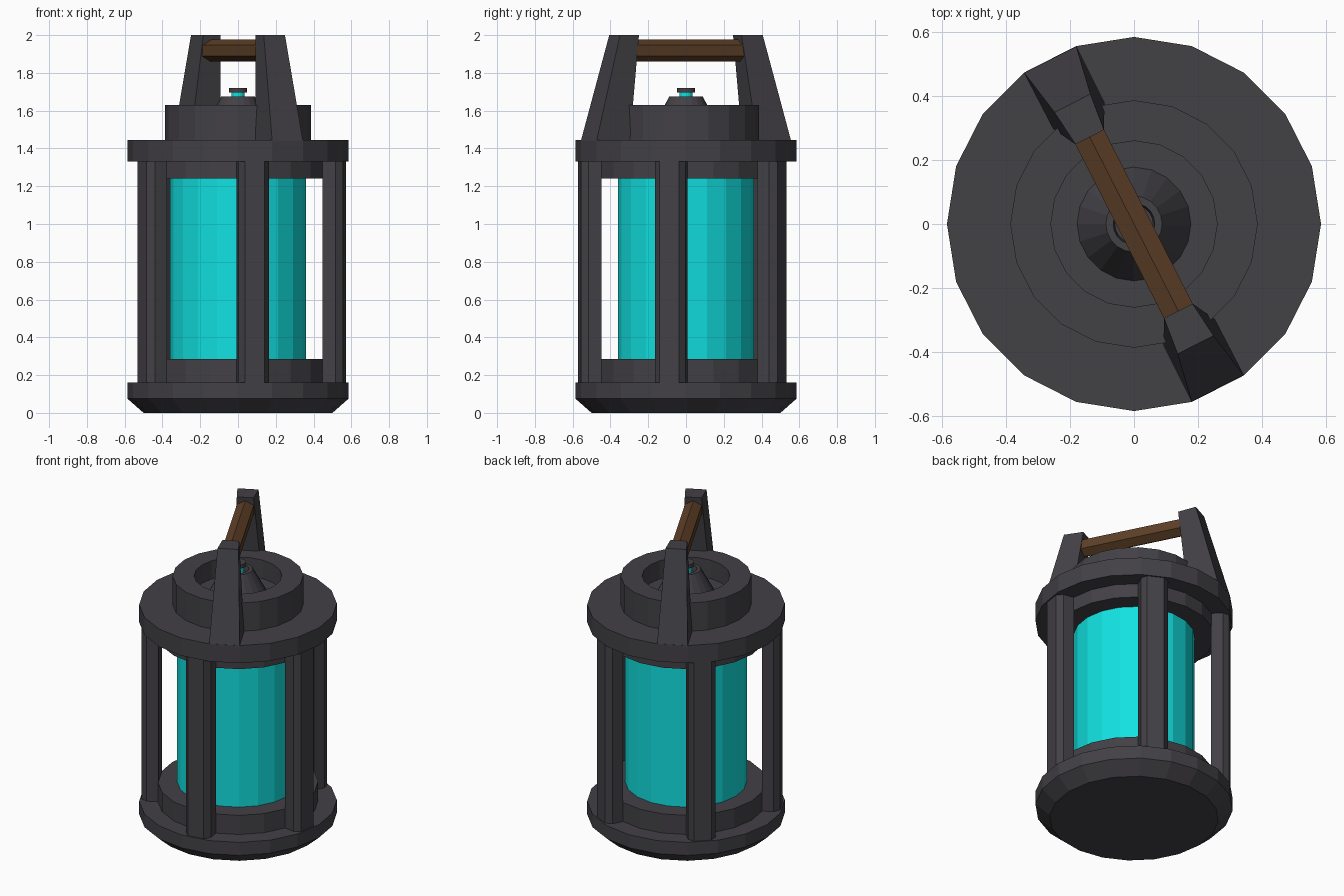
import bpy, bmesh, math
from mathutils import Matrix, Vector

if "Cube" in bpy.data.objects:
    bpy.data.objects.remove(bpy.data.objects["Cube"])

N = 20  # sides of every round part


def material(name, rgb):
    m = bpy.data.materials.new(name)
    m.diffuse_color = (*rgb, 1)
    m.use_nodes = True
    m.node_tree.nodes["Principled BSDF"].inputs["Base Color"].default_value = m.diffuse_color
    return m


IRON = material("dark_iron", (0.055, 0.052, 0.06))
GLASS = material("cyan_glass", (0.006, 0.75, 0.75))
WOOD = material("brown_wood", (0.11, 0.05, 0.02))


def finish(name, bm, mat):
    bmesh.ops.recalc_face_normals(bm, faces=bm.faces)
    me = bpy.data.meshes.new(name)
    bm.to_mesh(me)
    bm.free()
    me.materials.append(mat)
    ob = bpy.data.objects.new(name, me)
    bpy.context.collection.objects.link(ob)
    return ob


def lathe(name, profile, mat):
    """Revolve (radius, z) points; first and last rings are capped."""
    bm = bmesh.new()
    rings = []
    for r, z in profile:
        rings.append([bm.verts.new((r * math.cos(2 * math.pi * i / N),
                                    r * math.sin(2 * math.pi * i / N), z)) for i in range(N)])
    for a, b in zip(rings, rings[1:]):
        for i in range(N):
            j = (i + 1) % N
            bm.faces.new((a[i], a[j], b[j], b[i]))
    bm.faces.new(rings[0])
    bm.faces.new(rings[-1])
    return finish(name, bm, mat)


def loft(name, bottom, top, z0, z1, degrees, mat):
    """Prism between two (radial, tangential) outlines, turned about z."""
    bm = bmesh.new()
    lo = [bm.verts.new((x, y, z0)) for x, y in bottom]
    hi = [bm.verts.new((x, y, z1)) for x, y in top]
    n = len(lo)
    for i in range(n):
        j = (i + 1) % n
        bm.faces.new((lo[i], lo[j], hi[j], hi[i]))
    bm.faces.new(lo)
    bm.faces.new(hi)
    bm.transform(Matrix.Rotation(math.radians(degrees), 4, 'Z'))
    return finish(name, bm, mat)


# Base with chamfered foot and inner plinth
lathe("base", [(0.50, 0), (0.585, 0.075), (0.585, 0.16), (0.475, 0.16), (0.475, 0.285)], IRON)

# Glowing cylinder
lathe("glass", [(0.36, 0.28), (0.36, 1.245)], GLASS)

# Lid: lower collar, wide plate, raised ring and recess
lathe("lid", [(0.475, 1.24), (0.475, 1.33), (0.585, 1.33), (0.585, 1.445), (0.387, 1.445),
              (0.387, 1.63), (0.26, 1.63), (0.26, 1.51)], IRON)

# Burner cone with hollow top, stub and cap
lathe("burner_cone", [(0.178, 1.51), (0.088, 1.675), (0.065, 1.675), (0.06, 1.64)], IRON)
lathe("burner_stub", [(0.035, 1.63), (0.035, 1.70)], GLASS)
lathe("burner_cap", [(0.048, 1.697), (0.048, 1.72)], IRON)

# Five cage posts with chamfered outer corners
post = [(0.465, -0.082), (0.535, -0.082), (0.57, -0.052),
        (0.57, 0.052), (0.535, 0.082), (0.465, 0.082)]
for k in range(5):
    loft(f"cage_post_{k + 1}", post, post, 0.155, 1.335, -81 + 72 * k, IRON)

# Two tapered handle legs
foot = [(0.38, -0.09), (0.578, -0.0915), (0.578, 0.0915), (0.38, 0.09)]
tip = [(0.305, -0.05), (0.424, -0.063), (0.424, 0.063), (0.305, 0.05)]
for k in range(2):
    loft(f"handle_leg_{k + 1}", foot, tip, 1.44, 2.0, -63 + 180 * k, IRON)

# Six-sided wooden grip
bm = bmesh.new()
bmesh.ops.create_cone(bm, cap_ends=True, segments=6, radius1=0.058, radius2=0.058, depth=0.64)
bm.transform(Matrix.Translation(Vector((0, 0, 1.918)))
             @ Matrix.Rotation(math.radians(-63), 4, 'Z')
             @ Matrix.Rotation(math.radians(90), 4, 'Y')
             @ Matrix.Rotation(math.radians(30), 4, 'Z'))
finish("handle_grip", bm, WOOD)
